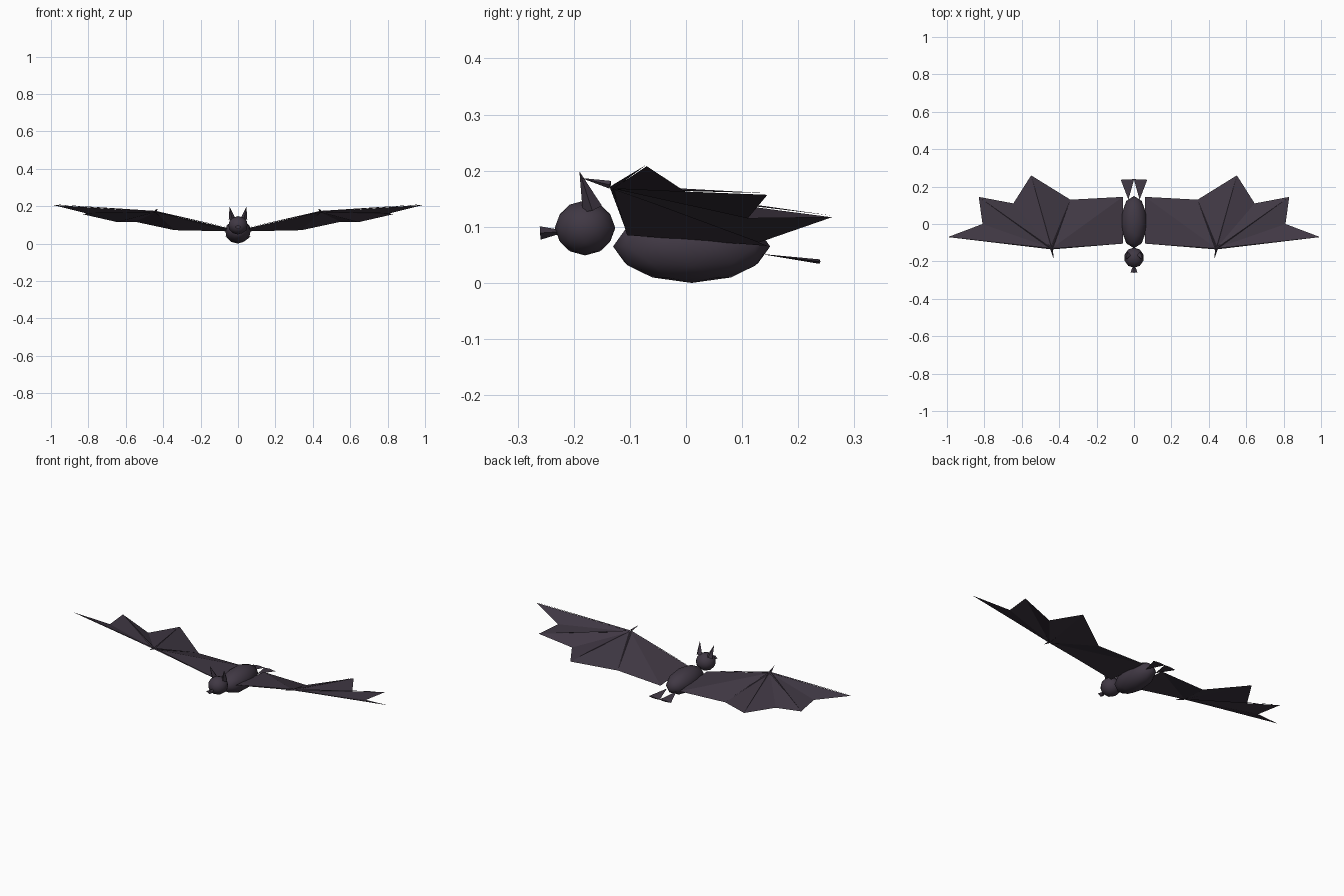
import bpy, bmesh
from mathutils import Vector

cube = bpy.data.objects.get("Cube")
if cube:
    bpy.data.objects.remove(cube, do_unlink=True)

fur = bpy.data.materials.new("dusky purple fur")
fur.use_nodes = True
colour = (0.052, 0.040, 0.058, 1)
fur.diffuse_color = colour
fur.node_tree.nodes["Principled BSDF"].inputs["Base Color"].default_value = colour


def finish(name, bm, smooth=False):
    mesh = bpy.data.meshes.new(name)
    bmesh.ops.recalc_face_normals(bm, faces=bm.faces)
    bm.to_mesh(mesh)
    bm.free()
    mesh.materials.append(fur)
    for p in mesh.polygons:
        p.use_smooth = smooth
    obj = bpy.data.objects.new(name, mesh)
    bpy.context.collection.objects.link(obj)
    return obj


def ball(name, centre, radii):
    bm = bmesh.new()
    bmesh.ops.create_icosphere(bm, subdivisions=2, radius=1)
    for v in bm.verts:
        v.co = Vector(centre) + v.co * Vector(radii)
    return finish(name, bm, True)


def spike(name, base, tip, wide, deep, sides=4):
    """Tapered cone from base to tip; wide runs sideways, deep across it."""
    base, tip = Vector(base), Vector(tip)
    axis = (tip - base).normalized()
    up = Vector((0, 0, 1)) if abs(axis.z) < 0.8 else Vector((0, 1, 0))
    side = axis.cross(up).normalized()
    up = side.cross(axis)
    bm = bmesh.new()
    bmesh.ops.create_cone(bm, cap_ends=True, segments=sides,
                          radius1=1, radius2=0, depth=1)
    for v in bm.verts:
        p = v.co.copy()
        v.co = base + side * p.x * wide + up * p.y * deep + (tip - base) * (p.z + 0.5)
    return finish(name, bm)


# Body, head and the flared nose
ball("body", (0, 0.01, 0.065), (0.07, 0.14, 0.065))
ball("head", (0, -0.18, 0.098), (0.053, 0.054, 0.049))
spike("nose", (0, -0.26, 0.089), (0, -0.21, 0.092), 0.019, 0.012)

# Wing outline from the wingtip round to the shoulder
wrist = (0.44, -0.13, 0.168)
tip = (0.995, -0.07, 0.208)
outer_finger = (0.83, 0.145, 0.157)
inner_finger = (0.55, 0.26, 0.117)
elbow_notch = (0.34, 0.13, 0.072)
shoulder = (0.06, -0.105, 0.085)
outline = [tip, (0.81, 0.0, 0.162), outer_finger, (0.645, 0.11, 0.115),
           inner_finger, elbow_notch, (0.06, 0.145, 0.066), shoulder]

for label, s in (("left", 1), ("right", -1)):
    def flip(p, lift=0):
        return Vector((p[0] * s, p[1], p[2] + lift))

    # Membrane fans out from the wrist
    bm = bmesh.new()
    hub = bm.verts.new(flip(wrist))
    rim = [bm.verts.new(flip(p)) for p in outline]
    for a, b in zip(rim, rim[1:]):
        bm.faces.new((hub, a, b) if s > 0 else (hub, b, a))
    membrane = finish(label + "_wing_membrane", bm)
    # Keep the sheet facing upward
    if membrane.data.polygons[0].normal.z < 0:
        membrane.data.flip_normals()

    # Slender bones lie just over the membrane
    for part, start, end in (("arm", wrist, shoulder), ("wingtip", wrist, tip),
                             ("outer_finger", wrist, outer_finger),
                             ("inner_finger", wrist, inner_finger),
                             ("trailing_finger", wrist, elbow_notch)):
        spike(label + "_" + part + "_bone", flip(start, 0.003), flip(end, 0.003),
              0.006, 0.004)
    spike(label + "_thumb", flip((0.44, -0.135, 0.175)),
          flip((0.43, -0.187, 0.187)), 0.007, 0.007)

    # Ear and splayed foot
    spike(label + "_ear", flip((0.032, -0.167, 0.132)), flip((0.045, -0.19, 0.199)), 0.018, 0.018)
    spike(label + "_foot", flip((0.035, 0.238, 0.038)), flip((0.03, 0.13, 0.052)),
          0.036, 0.004)
